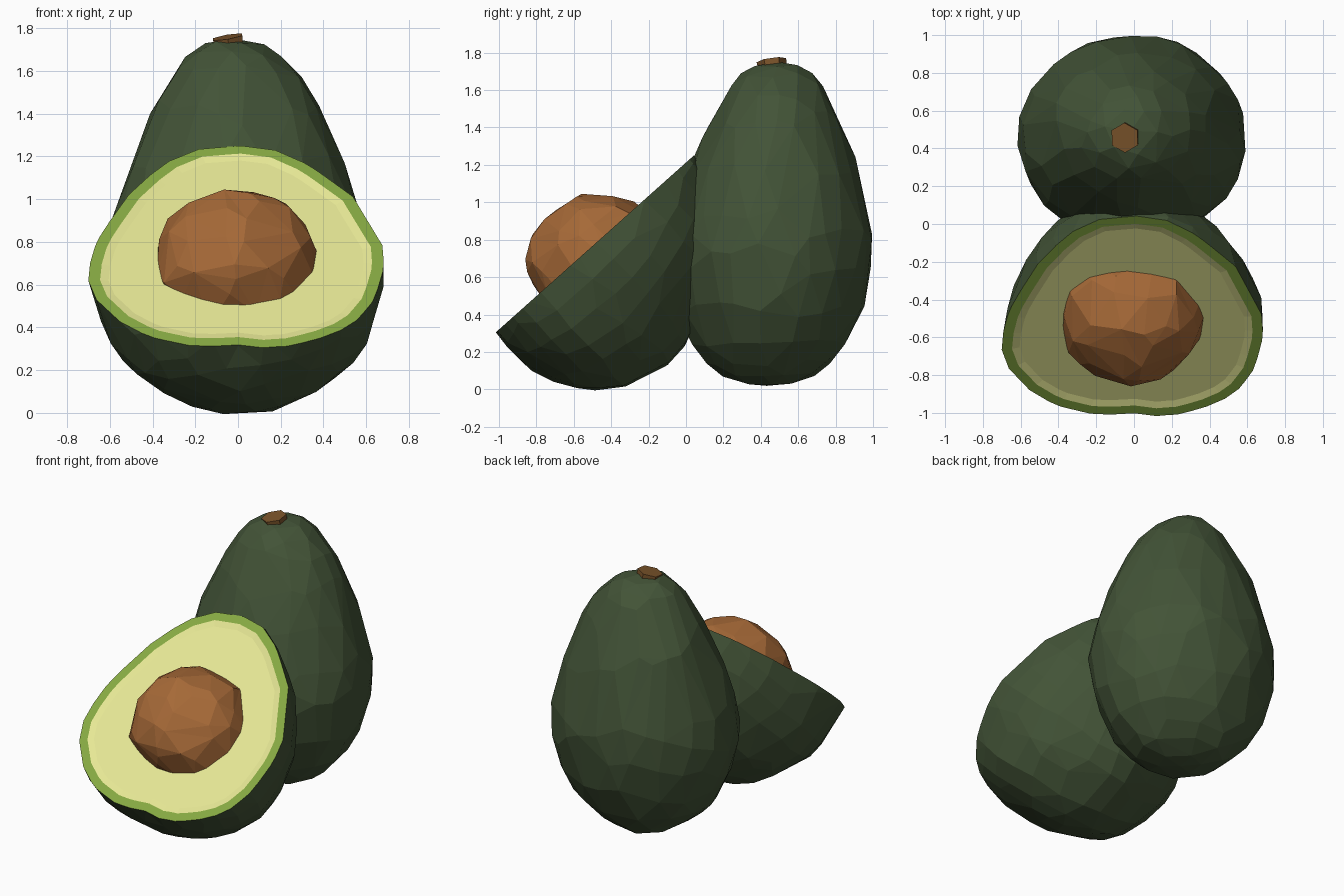
import bpy, bmesh, math
from mathutils import Vector, Matrix, noise

if "Cube" in bpy.data.objects:
    bpy.data.objects.remove(bpy.data.objects["Cube"])


def mat(name, col):
    m = bpy.data.materials.new(name)
    m.diffuse_color = (*col, 1)
    m.use_nodes = True
    m.node_tree.nodes["Principled BSDF"].inputs["Base Color"].default_value = m.diffuse_color
    return m


skin = mat("dark_green_skin", (0.055, 0.087, 0.038))
rim = mat("light_green_rim", (0.242, 0.402, 0.055))
flesh = mat("pale_yellow_flesh", (0.79, 0.80, 0.30))
pit_brown = mat("pit_brown", (0.385, 0.143, 0.039))
stem_brown = mat("stem_brown", (0.2, 0.09, 0.024))


def make_object(name, bm, mats):
    bmesh.ops.recalc_face_normals(bm, faces=bm.faces)
    me = bpy.data.meshes.new(name)
    bm.to_mesh(me)
    bm.free()
    ob = bpy.data.objects.new(name, me)
    bpy.context.collection.objects.link(ob)
    for m in mats:
        me.materials.append(m)
    return ob


def roughen(bm, amount, scale, seed):
    for v in bm.verts:
        p = v.co * scale + Vector((seed, seed * 0.7, 0))
        v.co += noise.noise_vector(p) * amount


def facet(ob, target):
    """Collapse a dense mesh to irregular flat facets."""
    tris = sum(len(p.vertices) - 2 for p in ob.data.polygons)
    d = ob.modifiers.new("facets", 'DECIMATE')
    d.ratio = min(1, target / tris)
    bpy.context.view_layer.objects.active = ob
    bpy.ops.object.modifier_apply(modifier=d.name)


def lathe(profile, place, segs=32):
    """Spin (height, radius) points; place(x, y, h) gives the world position."""
    bm = bmesh.new()
    rings = []
    for h, r in profile:
        n = segs if r > 0 else 1
        rings.append([bm.verts.new(place(r * math.cos(2 * math.pi * i / segs),
                                         r * math.sin(2 * math.pi * i / segs), h))
                      for i in range(n)])
    for a, b in zip(rings, rings[1:]):
        for i in range(segs):
            j = (i + 1) % segs
            quad = [a[i % len(a)], a[j % len(a)], b[j % len(b)], b[i % len(b)]]
            bm.faces.new(list(dict.fromkeys(quad)))
    return bm


# whole avocado
whole_profile = [(0.02, 0), (0.035, 0.14), (0.08, 0.28), (0.15, 0.37), (0.25, 0.46),
                 (0.38, 0.53), (0.5, 0.57), (0.65, 0.60), (0.78, 0.605), (0.92, 0.58),
                 (1.05, 0.54), (1.18, 0.495), (1.3, 0.445), (1.42, 0.395), (1.53, 0.335),
                 (1.61, 0.28), (1.68, 0.21), (1.73, 0.13), (1.755, 0)]
bm = lathe(whole_profile, lambda x, y, h: Vector((x - 0.01, 0.435 + 0.03 * h + 0.9 * y, h)))
roughen(bm, 0.02, 3.5, 3.1)
facet(make_object("whole_avocado", bm, [skin]), 330)

# stem cap, tilted hexagonal disc
bm = bmesh.new()
bmesh.ops.create_cone(bm, cap_ends=True, segments=6, radius1=0.075, radius2=0.08, depth=0.05,
                      matrix=Matrix.Translation((-0.045, 0.46, 1.735))
                      @ Matrix.Rotation(-0.17, 4, 'Y') @ Matrix.Rotation(0.14, 4, 'X'))
make_object("stem", bm, [stem_brown])

# cut half: t runs up the slanted cut, d is the height above it
base = Vector((0, -1.0, 0.32))
up = Vector((0, 0.746, 0.666))
nrm = Vector((0, -0.666, 0.746))


def on_cut(x, t, d):
    return base + Vector((x, 0, 0)) + up * t + nrm * d


half_profile = [(0.0, 0), (-0.015, 0.14), (-0.01, 0.25), (0.035, 0.385), (0.1, 0.49),
                (0.175, 0.57), (0.3, 0.65), (0.46, 0.69), (0.58, 0.695), (0.7, 0.68),
                (0.87, 0.615), (1.05, 0.53), (1.17, 0.43), (1.28, 0.32), (1.365, 0.18),
                (1.385, 0)]
bm = lathe(half_profile, lambda x, y, h: on_cut(x, h, 1.04 * y))
roughen(bm, 0.025, 3.5, 8.3)
half = make_object("half_avocado", bm, [skin, rim, flesh])
facet(half, 480)

# slice off the front, then cap with a green rim and slightly recessed flesh
bm = bmesh.new()
bm.from_mesh(half.data)
cut = bmesh.ops.bisect_plane(bm, geom=bm.verts[:] + bm.edges[:] + bm.faces[:],
                             plane_co=base, plane_no=nrm, clear_outer=True)
edge_verts = [g for g in cut["geom_cut"] if isinstance(g, bmesh.types.BMVert)]
bmesh.ops.remove_doubles(bm, verts=edge_verts, dist=0.04)
edges = [e for e in bm.edges if e.is_boundary]
cap = bmesh.ops.holes_fill(bm, edges=edges, sides=0)["faces"]
for f in cap:
    f.normal_update()
    if f.normal.dot(nrm) < 0:
        f.normal_flip()
    f.material_index = 1
bmesh.ops.inset_region(bm, faces=cap, thickness=0.055, depth=0)
bmesh.ops.inset_region(bm, faces=cap, thickness=0.04, depth=-0.008)
for f in cap:
    f.material_index = 2
    for e in f.edges:
        for g in e.link_faces:
            g.material_index = 2
bm.to_mesh(half.data)
bm.free()

# pit
bm = bmesh.new()
bmesh.ops.create_icosphere(bm, subdivisions=4, radius=1)
for v in bm.verts:
    v.co = on_cut(0, 0.635, -0.085) + Vector((v.co.x * 0.39 - 0.01, v.co.y * 0.365, v.co.z * 0.37))
roughen(bm, 0.03, 5, 1.7)
facet(make_object("pit", bm, [pit_brown]), 170)
